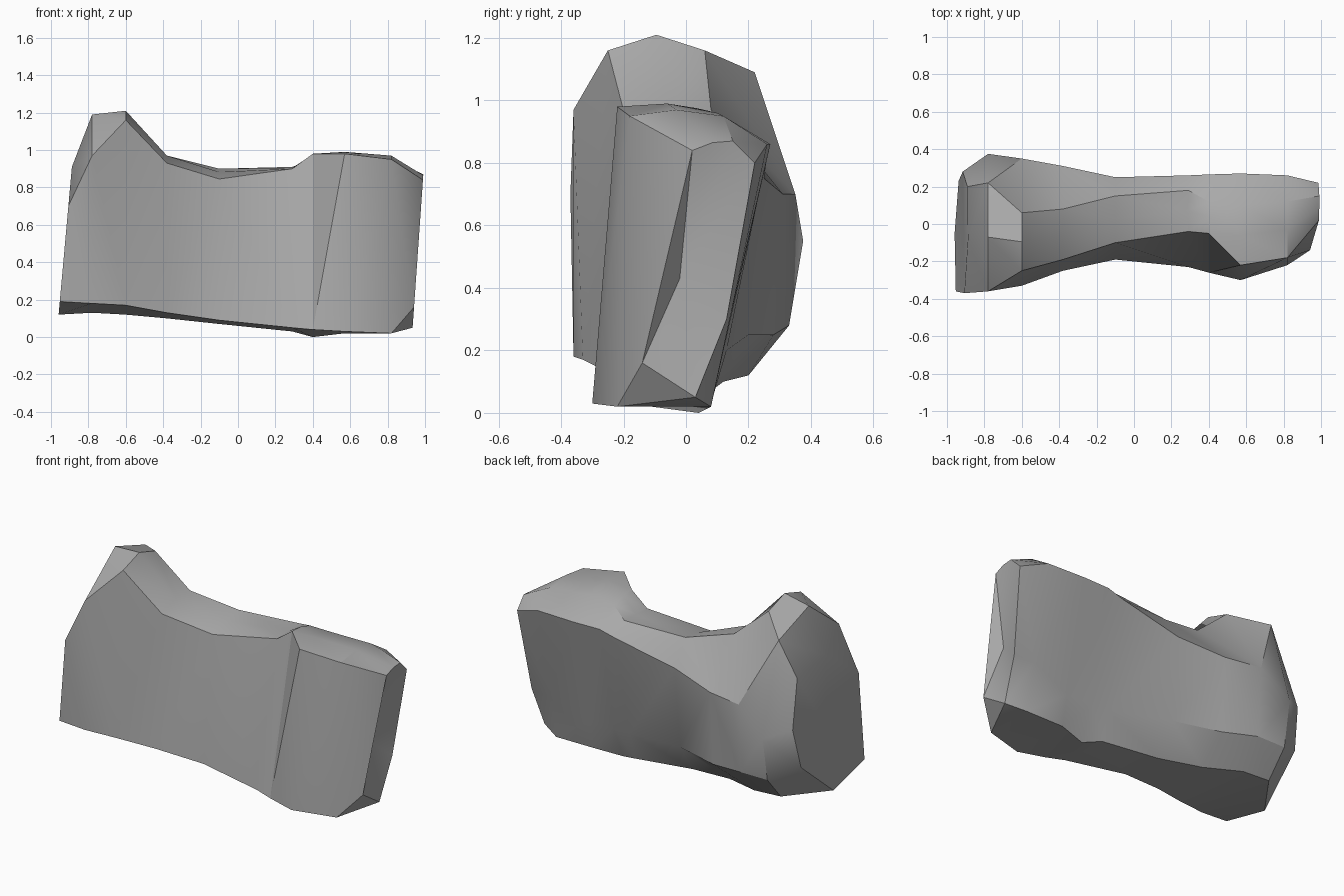
import bpy
import bmesh
from math import radians

# Remove only the default cube
default_cube = bpy.data.objects.get("Cube")
if default_cube:
    bpy.data.objects.remove(default_cube, do_unlink=True)


def make_material(name, colour):
    material = bpy.data.materials.new(name)
    material.use_nodes = True
    material.diffuse_color = colour
    shader = material.node_tree.nodes["Principled BSDF"]
    shader.inputs["Base Color"].default_value = colour
    return material


def add_section(bm, x, crown, front_low, front_top, back_top, back_mid, back_low, under, lean=0):
    """Add one cross-section ring; the crown lifts a ridge between the top edges."""
    ridge = ((front_top[0] + back_top[0]) / 2,
             (front_top[1] + back_top[1]) / 2 + crown)
    outline = (front_low, front_top, ridge, back_top, back_mid, back_low, under)
    return [bm.verts.new((x + lean * z, y, z)) for y, z in outline]


def bridge(bm, ring_a, ring_b):
    """Join two neighbouring rings with quads."""
    count = len(ring_a)
    for i in range(count):
        j = (i + 1) % count
        bm.faces.new((ring_a[i], ring_a[j], ring_b[j], ring_b[i]))


def cap(bm, ring, centre):
    """Close an end with a fan around a slightly dished centre."""
    hub = bm.verts.new(centre)
    for current, following in zip(ring, ring[1:] + ring[:1]):
        bm.faces.new((current, following, hub))


bm = bmesh.new()
rings = [
    # Tall lump, with its chipped outer end
    add_section(bm, -.97, .12, (-.36, .19), (-.37, .7), (.2, .88), (.28, .6), (.23, .36), (-.05, .12), lean=.09),
    add_section(bm, -.78, .16, (-.36, .18), (-.36, .97), (.22, 1.09), (.375, .55), (.33, .28), (.2, .13)),
    add_section(bm, -.6, .05, (-.33, .17), (-.25, 1.16), (.06, 1.16), (.35, .7), (.33, .28), (.2, .12)),
    # Low saddle
    add_section(bm, -.38, .02, (-.25, .13), (-.19, .93), (.08, .97), (.31, .7), (.28, .25), (.12, .1)),
    add_section(bm, -.1, .01, (-.19, .09), (-.1, .845), (.15, .9), (.25, .75), (.2, .25), (.08, .07)),
    add_section(bm, .29, 0, (-.23, .05), (-.04, .9), (.18, .91), (.26, .83), (.13, .2), (.08, .03)),
    # Square lump, with its waisted outer end
    add_section(bm, .4, .01, (-.26, .04), (-.05, .98), (.12, .95), (.265, .86), (.12, .2), (.04, 0)),
    add_section(bm, .57, .02, (-.3, .03), (-.22, .98), (.1, .96), (.27, .86), (.12, .2), (.08, .02)),
    add_section(bm, .82, .02, (-.22, .02), (-.18, .95), (.12, .95), (.26, .86), (.14, .3), (.08, .02)),
    add_section(bm, .93, .01, (-.14, .16), (.02, .84), (.15, .87), (.22, .8), (.13, .3), (.03, .05), lean=.07),
]
for ring_a, ring_b in zip(rings, rings[1:]):
    bridge(bm, ring_a, ring_b)
cap(bm, rings[0], (-.91, -.05, .5))
cap(bm, rings[-1], (.9, -.02, .43))

# Chisel the skin into triangular facets
bmesh.ops.triangulate(bm, faces=bm.faces[:])
bmesh.ops.recalc_face_normals(bm, faces=bm.faces[:])
mesh = bpy.data.meshes.new("boulder")
bm.to_mesh(mesh)
bm.free()

# Grey stone, smooth across shallow angles with crisp chipped edges
mesh.materials.append(make_material("grey stone", (.4, .4, .4, 1)))
boulder = bpy.data.objects.new("boulder", mesh)
bpy.context.collection.objects.link(boulder)
bpy.context.view_layer.objects.active = boulder
boulder.select_set(True)
bpy.ops.object.shade_smooth_by_angle(angle=radians(30))
